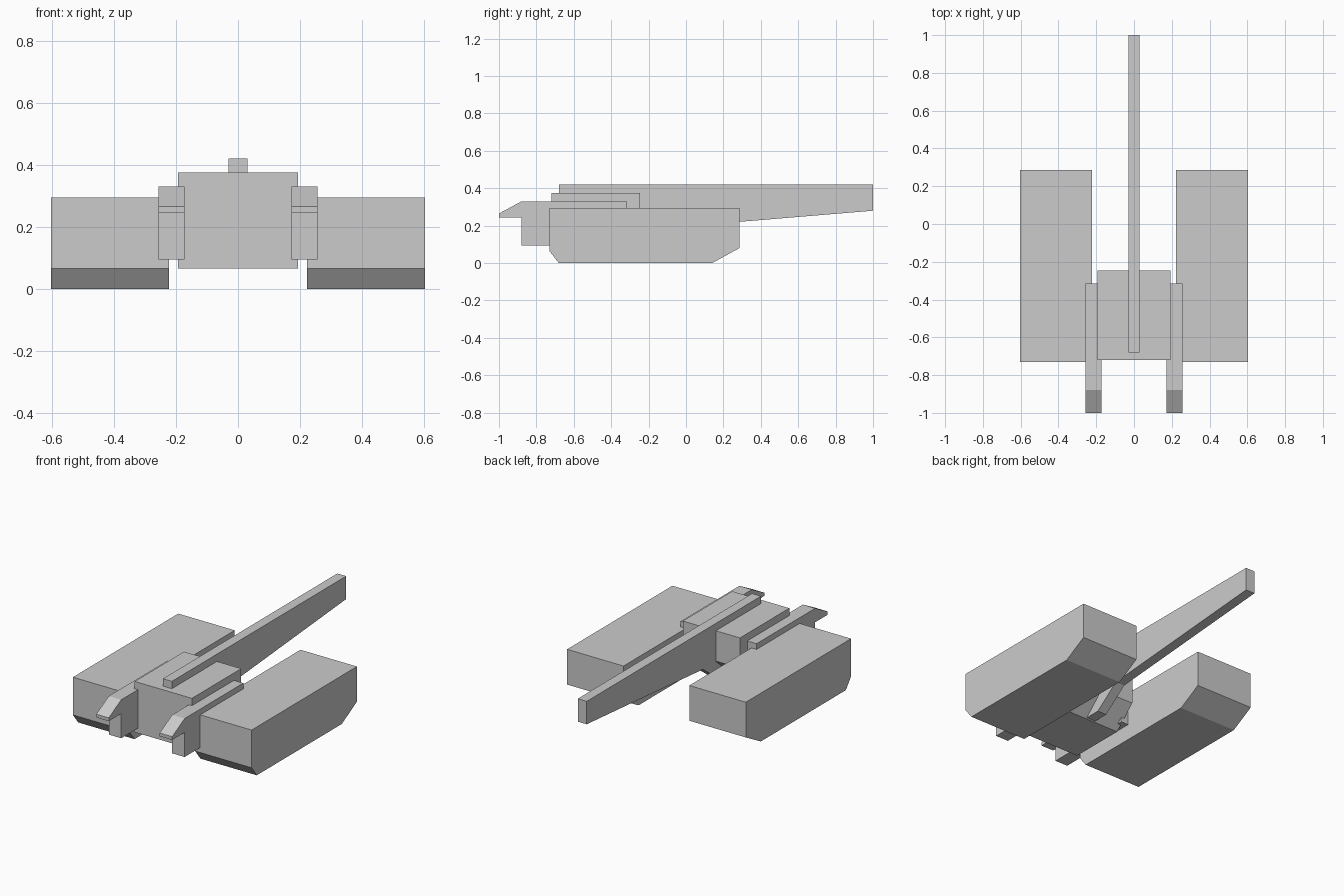
import bpy
import bmesh

cube = bpy.data.objects.get("Cube")
if cube:
    bpy.data.objects.remove(cube, do_unlink=True)

# Single flat grey
grey = bpy.data.materials.new("light_grey")
grey.use_nodes = True
colour = (0.6, 0.6, 0.6, 1.0)
grey.diffuse_color = colour
bsdf = next(n for n in grey.node_tree.nodes if n.type == 'BSDF_PRINCIPLED')
bsdf.inputs["Base Color"].default_value = colour


def extrude_profile(name, profile, x0, x1):
    """Extrude a closed (y, z) side profile from x0 to x1."""
    bm = bmesh.new()
    face = bm.faces.new([bm.verts.new((x0, y, z)) for y, z in profile])
    ext = bmesh.ops.extrude_face_region(bm, geom=[face])
    moved = [g for g in ext["geom"] if isinstance(g, bmesh.types.BMVert)]
    bmesh.ops.translate(bm, verts=moved, vec=(x1 - x0, 0, 0))
    bmesh.ops.recalc_face_normals(bm, faces=bm.faces)
    mesh = bpy.data.meshes.new(name)
    bm.to_mesh(mesh)
    bm.free()
    mesh.materials.append(grey)
    obj = bpy.data.objects.new(name, mesh)
    bpy.context.scene.collection.objects.link(obj)
    return obj


# Side profiles as (y, z)
track = [(-0.73, 0.295), (-0.73, 0.065), (-0.68, 0), (0.14, 0),
         (0.285, 0.08), (0.285, 0.295)]
prong = [(-0.315, 0.33), (-0.88, 0.33), (-1, 0.265), (-1, 0.245),
         (-0.88, 0.245), (-0.88, 0.095), (-0.315, 0.095)]
body = [(-0.72, 0.375), (-0.72, 0.065), (-0.375, 0.065),
        (-0.245, 0.19), (-0.245, 0.375)]
boom = [(-0.68, 0.42), (-0.68, 0.30), (-0.45, 0.07), (-0.275, 0.07),
        (-0.12, 0.187), (1, 0.28), (1, 0.42)]

# Paired side blocks and front prongs
for side, s in (("left", 1), ("right", -1)):
    extrude_profile(side + "_track", track, s * 0.222, s * 0.603)
    extrude_profile(side + "_prong", prong, s * 0.172, s * 0.256)

# Central hull and long rear boom
extrude_profile("body", body, -0.193, 0.193)
extrude_profile("boom", boom, -0.03, 0.03)
